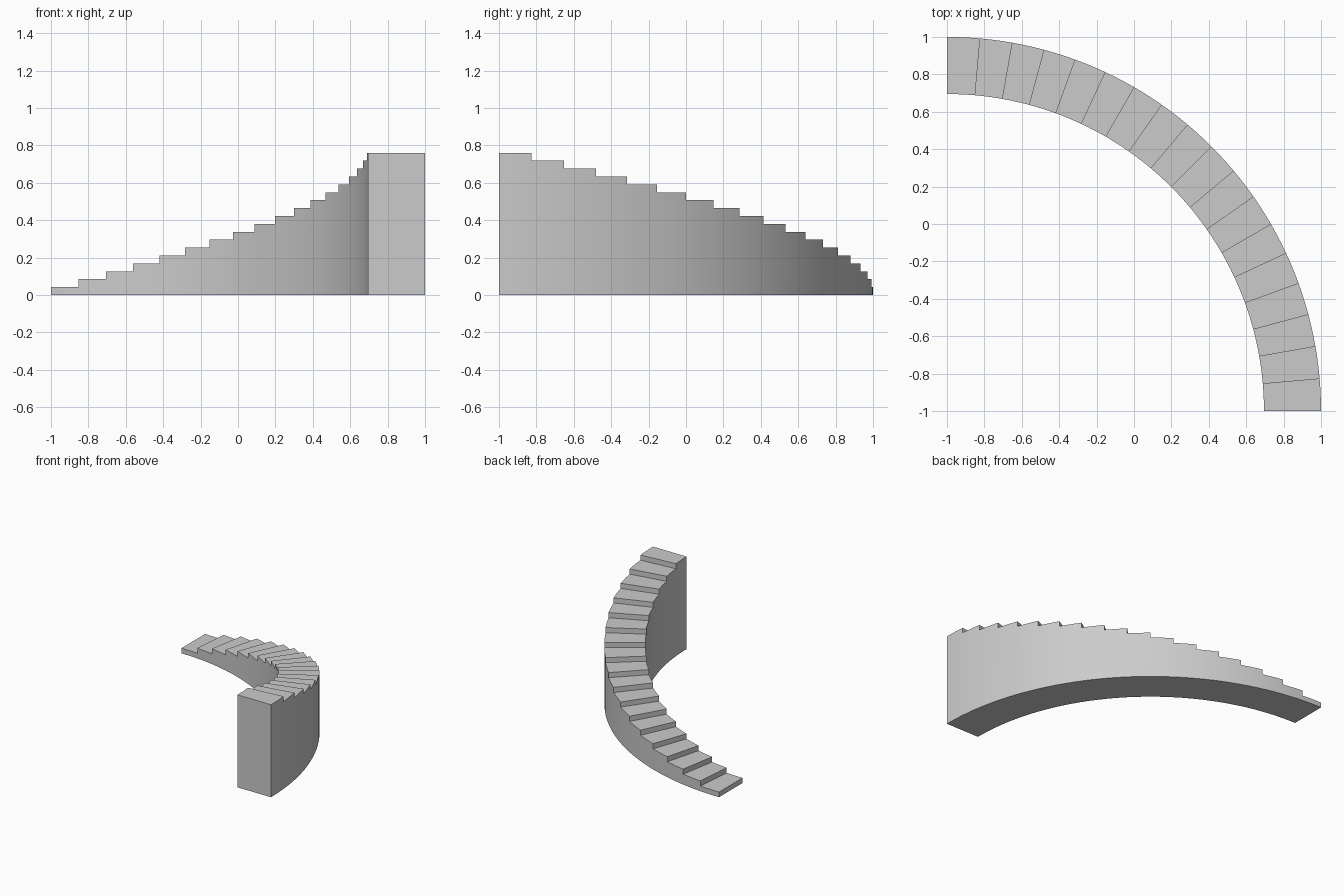
import bpy, bmesh, math

if "Cube" in bpy.data.objects:
    bpy.data.objects.remove(bpy.data.objects["Cube"])

STEPS, SEGS = 18, 3            # treads in the quarter turn, wall segments per tread
R_IN, R_OUT, HEIGHT = 1.695, 2.0, 0.76
CX, CY = -1.0, -1.0            # centre of the turn
RISE = HEIGHT / STEPS

mat = bpy.data.materials.new("light_grey")
mat.diffuse_color = (0.6, 0.6, 0.6, 1)
mat.use_nodes = True
mat.node_tree.nodes["Principled BSDF"].inputs["Base Color"].default_value = mat.diffuse_color

bm = bmesh.new()
cache = {}


def vert(r, k, level):
    """Shared vertex at radius r, angular slot k (0 = low end), and step level."""
    key = (r, k, level)
    if key not in cache:
        a = math.pi / 2 * (1 - k / (STEPS * SEGS))
        cache[key] = bm.verts.new((CX + r * math.cos(a), CY + r * math.sin(a), level * RISE))
    return cache[key]


for step in range(STEPS):
    top = step + 1
    k0, k1 = step * SEGS, (step + 1) * SEGS
    # curved inner and outer walls, stopping at this tread's height
    for k in range(k0, k1):
        for r in (R_IN, R_OUT):
            wall = [vert(r, k, 0), vert(r, k + 1, 0), vert(r, k + 1, top), vert(r, k, top)]
            if k == k0 and step > 0:
                wall.append(vert(r, k, step))
            bm.faces.new(wall)
    # tread on top and underside
    for level in (top, 0):
        bm.faces.new([vert(R_IN, k, level) for k in range(k0, k1 + 1)]
                     + [vert(R_OUT, k, level) for k in range(k1, k0 - 1, -1)])
    # riser up from the previous tread
    bm.faces.new([vert(R_IN, k0, step), vert(R_OUT, k0, step),
                  vert(R_OUT, k0, top), vert(R_IN, k0, top)])

# tall end wall
end = STEPS * SEGS
bm.faces.new([vert(R_IN, end, 0), vert(R_OUT, end, 0),
              vert(R_OUT, end, STEPS), vert(R_IN, end, STEPS)])

bmesh.ops.recalc_face_normals(bm, faces=bm.faces[:])
mesh = bpy.data.meshes.new("curved_staircase")
bm.to_mesh(mesh)
bm.free()
mesh.materials.append(mat)

stairs = bpy.data.objects.new("curved_staircase", mesh)
bpy.context.collection.objects.link(stairs)
bpy.context.view_layer.objects.active = stairs
stairs.select_set(True)
bpy.ops.object.shade_smooth_by_angle(angle=math.radians(30))
